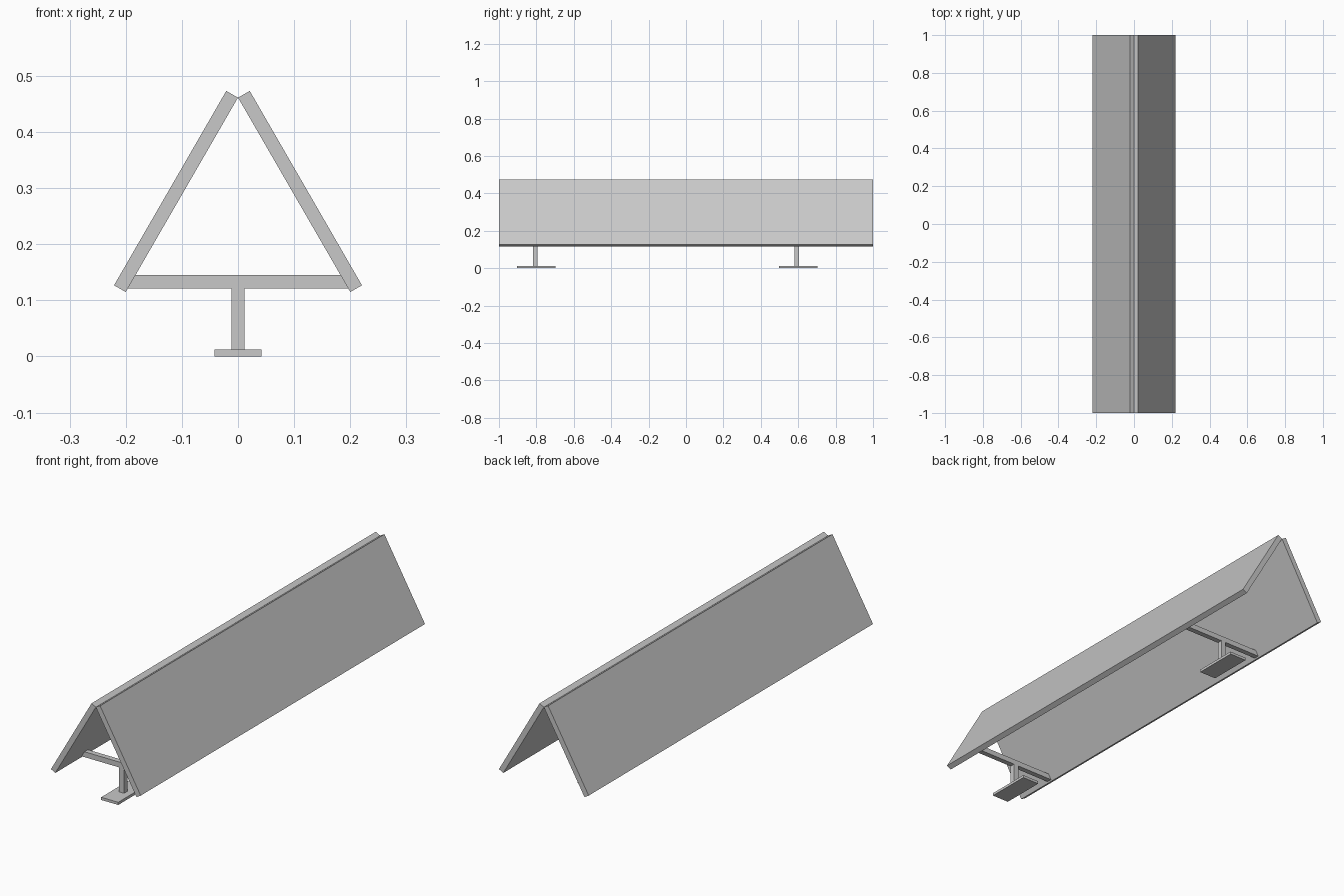
import bpy
import math

cube = bpy.data.objects.get("Cube")
if cube:
    bpy.data.objects.remove(cube, do_unlink=True)

GREY = (0.58, 0.58, 0.58, 1.0)
grey = bpy.data.materials.new("light_grey")
grey.use_nodes = True
grey.diffuse_color = GREY
grey.node_tree.nodes["Principled BSDF"].inputs["Base Color"].default_value = GREY


def box(name, centre, size, tilt=0.0):
    """Flat-faced box, optionally tilted about the y axis."""
    bpy.ops.mesh.primitive_cube_add(size=1, location=centre, rotation=(0, tilt, 0))
    obj = bpy.context.object
    obj.name = name
    obj.scale = size
    obj.data.materials.append(grey)
    return obj


T = 0.024  # thickness of panels and bars

# Two sloping panels leaning together along the ridge
for side, x in (("left", 1), ("right", -1)):
    box(side + "_panel", (x * 0.1105, 0, 0.294), (T, 2.0, 0.4), -x * math.radians(30))

# Two stands: crossbar between the panels, post and foot plate
for end, y in (("front", -0.8), ("back", 0.6)):
    bar_y = y - 0.007
    box(end + "_crossbar", (0, bar_y, 0.133), (0.394, T, T))
    box(end + "_post", (0, bar_y, 0.067), (T, T, 0.11))
    box(end + "_foot", (0, y, 0.006), (0.084, 0.205, 0.012))
